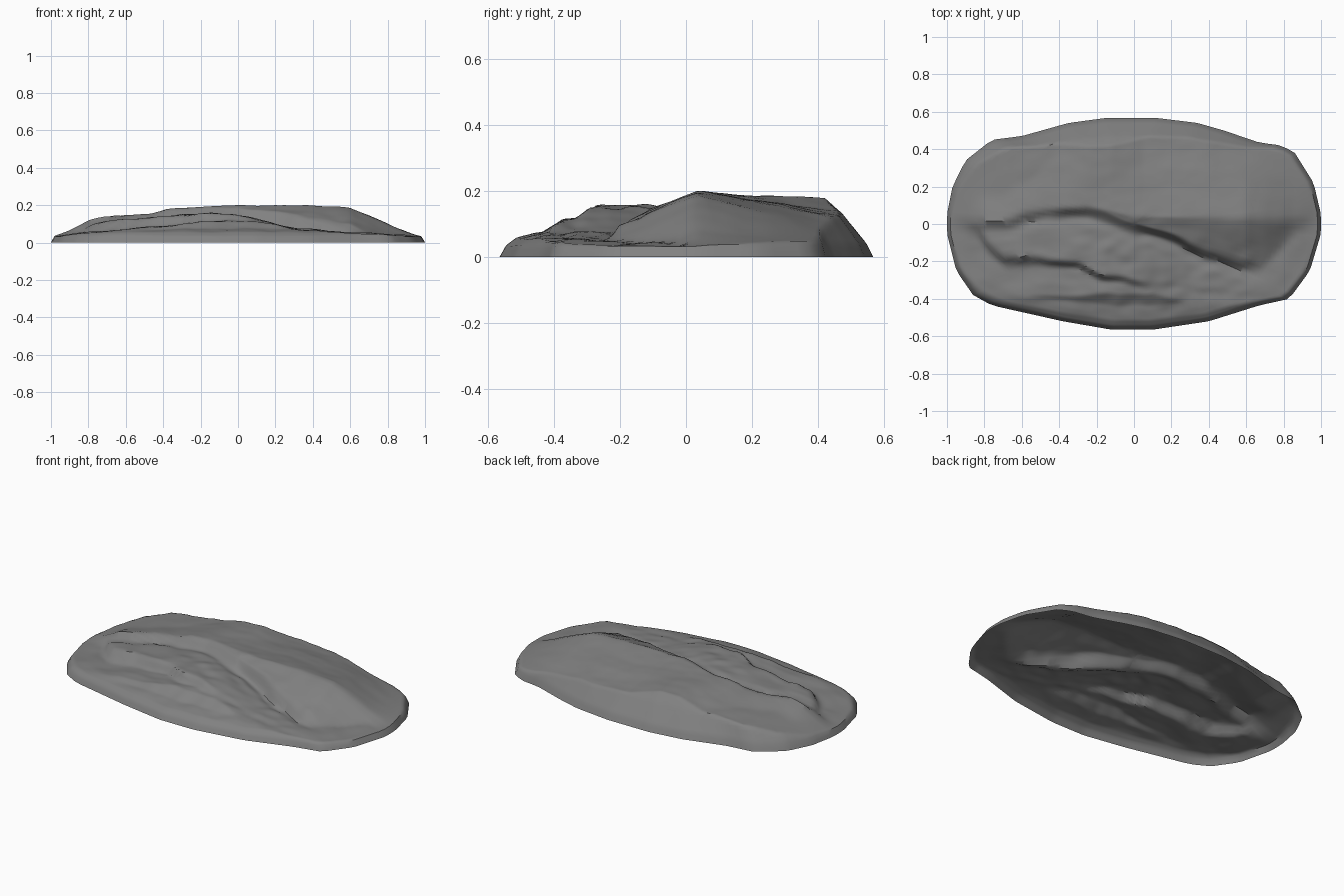
import bpy
import bmesh
import math
from mathutils import Vector, noise

cube = bpy.data.objects.get("Cube")
if cube:
    bpy.data.objects.remove(cube, do_unlink=True)

RINGS, SEGMENTS = 48, 144

# Footprint of the boulder, counter-clockwise from the +x end
OUTLINE = [(1, 0.05), (0.96, 0.22), (0.86, 0.38), (0.79, 0.42), (0.67, 0.435),
           (0.48, 0.5), (0.34, 0.54), (0.12, 0.567), (-0.15, 0.567), (-0.35, 0.54),
           (-0.6, 0.47), (-0.76, 0.45), (-0.9, 0.34), (-0.97, 0.2), (-1, 0.05),
           (-1, -0.05), (-0.95, -0.25), (-0.86, -0.38), (-0.76, -0.435),
           (-0.38, -0.52), (-0.12, -0.565), (0.1, -0.565), (0.4, -0.52),
           (0.67, -0.435), (0.83, -0.4), (0.94, -0.25), (1, -0.05)]

# Spine of the boulder: its y position and its height along the length
SPINE = [(-1, 0), (-0.7, 0.02), (-0.58, 0.07), (-0.25, 0.1), (0, 0.04), (0.9, 0.03)]
CREST = [(-1, 0.03), (-0.95, 0.04), (-0.8, 0.12), (-0.7, 0.143), (-0.45, 0.16),
         (-0.38, 0.18), (0, 0.2), (0.4, 0.2), (0.6, 0.188), (0.7, 0.15),
         (0.85, 0.08), (0.96, 0.04), (1, 0.03)]
# Height of the back shoulder, the middle ledge and the front shelf
SHOULDER = [(-1, 0.03), (-0.8, 0.06), (-0.55, 0.105), (-0.25, 0.178), (-0.12, 0.178),
            (0.05, 0.145), (0.4, 0.13), (0.65, 0.09), (0.85, 0.05), (1, 0.03)]
LEDGE = [(-1, 0.03), (-0.85, 0.08), (-0.7, 0.115), (-0.4, 0.138), (-0.15, 0.158),
         (0, 0.145), (0.12, 0.118), (0.3, 0.08), (0.6, 0.055), (1, 0.03)]
SHELF = [(-1, 0.03), (-0.8, 0.055), (-0.5, 0.078), (-0.15, 0.115), (0.1, 0.115),
         (0.3, 0.07), (0.6, 0.05), (1, 0.03)]
# Fracture lines in front of the spine
UPPER_EDGE = [(-1, 0), (-0.7, 0.01), (-0.58, 0.06), (-0.25, 0.09), (-0.05, 0.02),
              (0.2, -0.06), (0.4, -0.15), (0.7, -0.23), (1, -0.3)]
LOWER_EDGE = [(-1, 0.02), (-0.85, -0.02), (-0.78, -0.1), (-0.7, -0.18),
              (-0.3, -0.19), (-0.18, -0.27), (0, -0.3), (0.25, -0.32), (1, -0.4)]
# Rise from the rim inwards, at the front and at the back
FRONT_RISE = [(0, 0), (0.02, 0.035), (0.05, 0.055), (0.13, 0.075), (0.2, 0.12), (0.4, 0.2)]
BACK_RISE = [(0, 0), (0.02, 0.04), (0.07, 0.1), (0.1, 0.135), (0.15, 0.178), (0.26, 0.2)]


def lookup(table, x):
    """Linear interpolation in a table of (x, value) pairs."""
    if x <= table[0][0]:
        return table[0][1]
    for (x0, v0), (x1, v1) in zip(table, table[1:]):
        if x <= x1:
            return v0 + (v1 - v0) * (x - x0) / (x1 - x0)
    return table[-1][1]


def step(a, b, v):
    t = min(max((v - a) / (b - a), 0), 1)
    return t * t * (3 - 2 * t)


def rim_point(angle):
    """Where a ray from the centre meets the footprint."""
    ray = Vector((math.cos(angle), math.sin(angle)))
    for p, q in zip(OUTLINE, OUTLINE[1:] + OUTLINE[:1]):
        p, q = Vector(p), Vector(q)
        a, b = ray.cross(p), ray.cross(q)
        if a <= 0 < b:
            return p.lerp(q, a / (a - b))


def height(x, y, depth):
    wobble = 0.02 * noise.noise(Vector((x * 7, y * 7, 2)))
    crest, spine = lookup(CREST, x), lookup(SPINE, x)
    upper = y - lookup(UPPER_EDGE, x) + wobble
    lower = y - lookup(LOWER_EDGE, x) + wobble
    # Top layer: slopes gently to the back shoulder, faster to the front
    if y > spine:
        reach = (y - spine) / (0.42 * (1 - 0.35 * x * x) - spine)
        top = crest + (lookup(SHOULDER, x) - crest) * reach
    else:
        top = crest - 0.4 * (spine - y)
    # Front shelf, middle ledge and top layer, parted by the fractures
    shelf, ledge = lookup(SHELF, x), lookup(LEDGE, x)
    z = shelf + (ledge - shelf) * step(-0.04, 0.01, lower)
    z += (max(top, z) - z) * step(-0.045, 0.005, upper)
    # Crack at the foot of the top layer
    z -= 0.012 * math.exp(-((upper + 0.055) / 0.025) ** 2) * step(0.9, 0.6, abs(x))
    # Rounded rim
    blend = step(-0.15, 0.15, y)
    rise = lookup(FRONT_RISE, depth) * (1 - blend) + lookup(BACK_RISE, depth) * blend
    z = min(z, rise)
    # Weathering, rougher at the front than at the back
    rough = (0.01 - 0.006 * blend) * step(0, 0.12, depth)
    z += rough * noise.noise(Vector((x * 5, y * 9, 7)))
    z += rough * 0.5 * noise.noise(Vector((x * 12, y * 18, 4)))
    return min(max(z, 0), 0.2)


# Open shell made of rings from the rim to the centre
bm = bmesh.new()
rims = [rim_point(2 * math.pi * (i + 0.5) / SEGMENTS) for i in range(SEGMENTS)]
rings = []
for r in range(RINGS):
    scale = 1 - (r / RINGS) ** 1.25
    ring = []
    for rim in rims:
        x, y = rim * scale
        ring.append(bm.verts.new((x, y, height(x, y, (1 - scale) * rim.length))))
    rings.append(ring)
centre = bm.verts.new((0, 0, height(0, 0, 0.5)))
for i in range(SEGMENTS):
    j = (i + 1) % SEGMENTS
    for outer, inner in zip(rings, rings[1:]):
        bm.faces.new((outer[i], outer[j], inner[j], inner[i]))
    bm.faces.new((rings[-1][i], rings[-1][j], centre))

mesh = bpy.data.meshes.new("flat_boulder")
bm.to_mesh(mesh)
bm.free()
boulder = bpy.data.objects.new("flat_boulder", mesh)
bpy.context.collection.objects.link(boulder)

# Stone colour
stone = bpy.data.materials.new("grey_stone")
stone.use_nodes = True
colour = (0.22, 0.22, 0.22, 1)
stone.diffuse_color = colour
stone.node_tree.nodes["Principled BSDF"].inputs["Base Color"].default_value = colour
mesh.materials.append(stone)

bpy.ops.object.select_all(action="DESELECT")
boulder.select_set(True)
bpy.context.view_layer.objects.active = boulder
bpy.ops.object.shade_smooth_by_angle(angle=math.radians(40))
